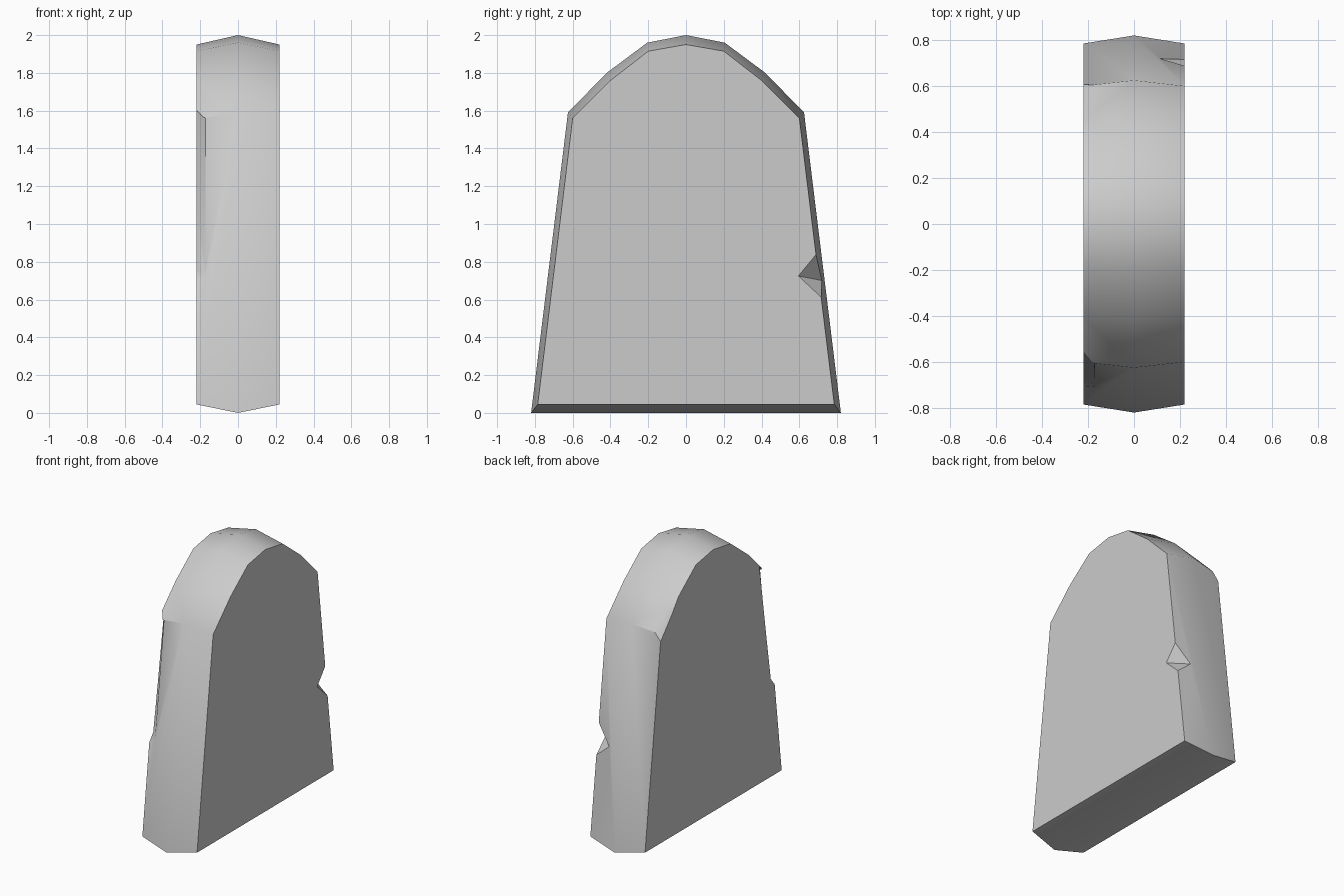
import bpy, bmesh

if "Cube" in bpy.data.objects:
    bpy.data.objects.remove(bpy.data.objects["Cube"])

T = 0.22
# half outlines (y, z): broad faces and the wider middle ridge
face_half = [(0.785, 0.045), (0.6, 1.56), (0.4, 1.76), (0.2, 1.915), (0, 1.95)]
ridge_half = [(0.82, 0), (0.625, 1.59), (0.42, 1.8), (0.205, 1.96), (0, 2.0)]


def make_object(name, bm):
    bmesh.ops.recalc_face_normals(bm, faces=bm.faces)
    mesh = bpy.data.meshes.new(name)
    bm.to_mesh(mesh)
    bm.free()
    obj = bpy.data.objects.new(name, mesh)
    bpy.context.collection.objects.link(obj)
    return obj


def ring(bm, half, x):
    pts = half + [(-y, z) for y, z in reversed(half[:-1])]
    return [bm.verts.new((x, y, z)) for y, z in pts]


# Slab: three outlines bridged into a ridged rim, capped by flat faces
bm = bmesh.new()
rings = [ring(bm, face_half, -T), ring(bm, ridge_half, 0), ring(bm, face_half, T)]
for a, b in zip(rings, rings[1:]):
    for i in range(len(a)):
        j = (i + 1) % len(a)
        bm.faces.new((a[i], a[j], b[j], b[i]))
bm.faces.new(rings[0])
bm.faces.new(rings[2])
slab = make_object("stone_slab", bm)

# Chips: hulls of the chip floor plus points outside the stone
chips = {
    "front_edge_chip": [(-.22, -.53, 1.62), (-.17, -.608, 1.56), (-.22, -.595, 1.56),
                        (-.22, -.605, 1.11), (-.22, -.66, .755), (-.17, -.713, .72),
                        (-.22, -.705, .70), (-.32, -.75, 1.5), (-.32, -.8, .8)],
    "back_edge_chip": [(-.22, .4, 1.76), (-.18, .485, 1.69), (-.17, .605, 1.57),
                       (-.22, .606, 1.51), (-.22, .475, 1.66), (-.32, .68, 1.8)],
    "side_notch": [(.22, .69, .84), (.22, .595, .725), (.22, .718, .61),
                   (.11, .724, .70), (.36, .9, .72)],
}
for name, pts in chips.items():
    bm = bmesh.new()
    for p in pts:
        bm.verts.new(p)
    res = bmesh.ops.convex_hull(bm, input=bm.verts)
    loose = [v for v in bm.verts if not v.link_faces]
    bmesh.ops.delete(bm, geom=loose, context='VERTS')
    cutter = make_object(name + "_cutter", bm)
    cutter.hide_render = True
    cutter.hide_set(True)
    mod = slab.modifiers.new(name, 'BOOLEAN')
    mod.operation = 'DIFFERENCE'
    mod.solver = 'EXACT'
    mod.object = cutter

# Apply the chips, then smooth the rounded rim only
bpy.context.view_layer.objects.active = slab
slab.select_set(True)
for name in chips:
    bpy.ops.object.modifier_apply(modifier=name)
    bpy.data.objects.remove(bpy.data.objects[name + "_cutter"])
bpy.ops.object.shade_smooth_by_angle(angle=0.7)
